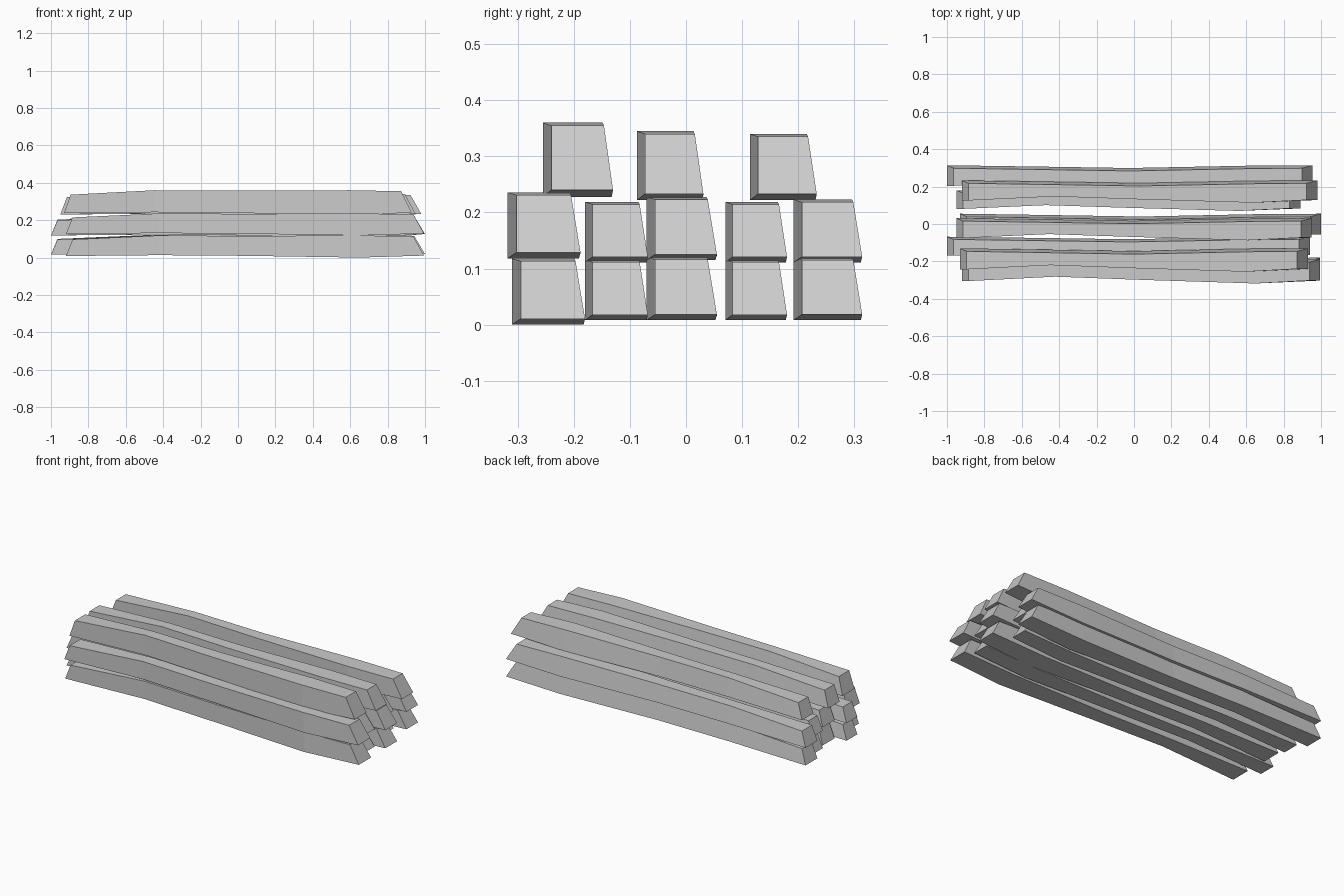
import bpy

if "Cube" in bpy.data.objects:
    bpy.data.objects.remove(bpy.data.objects["Cube"])

# Beam shape along its length: fraction of length, front edge, back edge,
# bottom, top (all as fractions of the beam's bounding box)
STATIONS = [
    (0.00, 0.10, 1.00, 0.07, 0.82),
    (0.26, 0.28, 0.94, 0.11, 1.00),
    (0.50, 0.15, 0.88, 0.08, 0.98),
    (0.82, 0.00, 0.98, 0.00, 1.00),
    (1.00, 0.12, 1.00, 0.09, 0.96),
]


def beam(name, x0, x1, y0, y1, z0, z1):
    w, h = y1 - y0, z1 - z0
    verts, faces = [], []
    n = len(STATIONS)
    for i, (t, f, b, lo, hi) in enumerate(STATIONS):
        x = x0 + t * (x1 - x0)
        # sawn ends lean inward at the top
        xt = x + (0.035 if i == 0 else -0.058 if i == n - 1 else 0)
        yf, yb = y0 + f * w, y0 + b * w
        zb, zt = z0 + lo * h, z0 + hi * h
        verts += [(x, yf, zb), (x, yb, zb), (xt, yb - 0.13 * w, zt), (xt, yf, zt)]
    for i in range(n - 1):
        for k in range(4):
            a, b = i * 4 + k, i * 4 + (k + 1) % 4
            faces.append((a, a + 4, b + 4, b)[::-1])
    faces += [(3, 2, 1, 0), tuple(range(4 * n - 4, 4 * n))]
    me = bpy.data.meshes.new(name)
    me.from_pydata(verts, [], faces)
    me.update()
    ob = bpy.data.objects.new(name, me)
    bpy.context.collection.objects.link(ob)


# Columns of the two full layers: x range, y range, height
columns = [
    (-0.92, 0.995, -0.31, -0.18, 0.118),
    (-1.00, 0.94, -0.18, -0.068, 0.108),
    (-0.93, 1.00, -0.07, 0.055, 0.113),
    (-0.95, 0.89, 0.07, 0.18, 0.108),
    (-1.00, 0.955, 0.192, 0.314, 0.112),
]
for i, (x0, x1, y0, y1, h) in enumerate(columns):
    zb = 0.0 if i == 0 else 0.008
    shift = -0.008 if i == 0 else 0.0
    beam(f"bottom_beam_{i + 1}", x0, x1, y0, y1, zb, zb + h)
    zm = 0.118 if i == 0 else 0.115 if i == 2 else 0.111
    beam(f"middle_beam_{i + 1}", x0, x1, y0 + shift, y1 + shift, zm, zm + h)

# Loose top layer
top = [
    (-0.93, 0.93, -0.255, -0.13, 0.228, 0.36),
    (-0.95, 0.95, -0.087, 0.031, 0.222, 0.345),
    (-0.92, 0.98, 0.114, 0.233, 0.222, 0.34),
]
for i, b in enumerate(top):
    beam(f"top_beam_{i + 1}", *b)

# Outward-facing normals
import bmesh
for ob in bpy.context.collection.objects:
    bm = bmesh.new()
    bm.from_mesh(ob.data)
    bmesh.ops.recalc_face_normals(bm, faces=bm.faces)
    bm.to_mesh(ob.data)
    bm.free()
